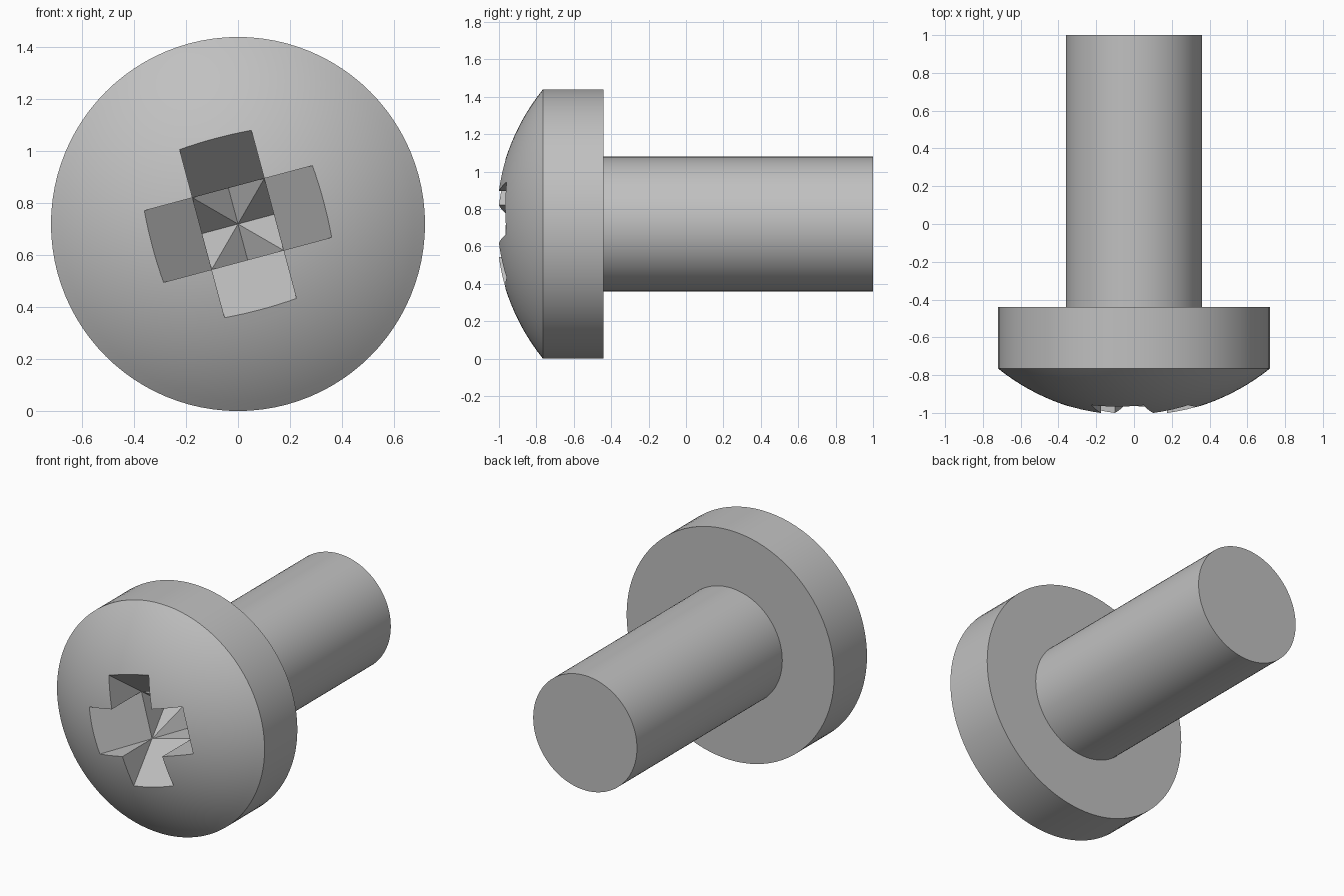
import bpy, bmesh, math
from mathutils import Vector, Matrix

cube = bpy.data.objects.get("Cube")
if cube:
    bpy.data.objects.remove(cube, do_unlink=True)

STEPS = 96
CENTRE_Z = 0.72
HEAD_R, SHAFT_R = 0.72, 0.36
DOME_R, RIM_Y = 1.15, -0.765
BACK_Y, END_Y = -0.44, 1.0
SLOT_HALF, SLOT_SLOPE, SLOT_FLOOR = 0.143, 1.31, -0.52
SLOT_TURN = math.radians(15)

steel = bpy.data.materials.new("steel grey")
steel.use_nodes = True
colour = (0.53, 0.53, 0.53, 1)
steel.diffuse_color = colour
steel.node_tree.nodes["Principled BSDF"].inputs["Base Color"].default_value = colour


def make_object(name, bm):
    bmesh.ops.recalc_face_normals(bm, faces=bm.faces)
    mesh = bpy.data.meshes.new(name)
    bm.to_mesh(mesh)
    bm.free()
    mesh.materials.append(steel)
    obj = bpy.data.objects.new(name, mesh)
    bpy.context.collection.objects.link(obj)
    return obj


def lathe(name, profile):
    """Spin (radius, y) points around the screw axis."""
    bm = bmesh.new()
    verts = [bm.verts.new((r, y, CENTRE_Z)) for r, y in profile]
    edges = [bm.edges.new(pair) for pair in zip(verts, verts[1:])]
    bmesh.ops.spin(bm, geom=verts + edges, cent=(0, 0, CENTRE_Z), axis=(0, 1, 0),
                   angle=math.tau, steps=STEPS, use_duplicate=False)
    bmesh.ops.remove_doubles(bm, verts=bm.verts, dist=1e-5)
    return make_object(name, bm)


def slot_cutter(angle):
    """Wedge-ended blade whose point lies on the screw axis."""
    bm = bmesh.new()
    reach = 0.5
    outer = SLOT_FLOOR - SLOT_SLOPE * reach
    wedge = [(0, SLOT_FLOOR), (reach, outer), (-reach, outer)]
    face = bm.faces.new([bm.verts.new((-SLOT_HALF, y, v)) for v, y in wedge])
    new = bmesh.ops.extrude_face_region(bm, geom=[face])["geom"]
    bmesh.ops.translate(bm, vec=Vector((2 * SLOT_HALF, 0, 0)),
                        verts=[g for g in new if isinstance(g, bmesh.types.BMVert)])
    bm.transform(Matrix.Translation((0, 0, CENTRE_Z)) @ Matrix.Rotation(-angle, 4, 'Y'))
    obj = make_object("slot_cutter", bm)
    obj.hide_render = True
    return obj


# Domed head and shaft in one turned profile
dome_angle = math.asin(HEAD_R / DOME_R)
dome_centre = RIM_Y + DOME_R * math.cos(dome_angle)
rings = 16
profile = [(DOME_R * math.sin(dome_angle * i / rings),
            dome_centre - DOME_R * math.cos(dome_angle * i / rings))
           for i in range(rings + 1)]
profile += [(HEAD_R, BACK_Y), (SHAFT_R, BACK_Y), (SHAFT_R, END_Y), (0, END_Y)]
screw = lathe("screw_body", profile)

# Cross recess from two crossing blades
bpy.context.view_layer.objects.active = screw
screw.select_set(True)
for turn in (SLOT_TURN, SLOT_TURN + math.pi / 2):
    cutter = slot_cutter(turn)
    cut = screw.modifiers.new("slot", 'BOOLEAN')
    cut.operation, cut.solver, cut.object = 'DIFFERENCE', 'EXACT', cutter
    bpy.ops.object.modifier_apply(modifier=cut.name)
    bpy.data.objects.remove(cutter, do_unlink=True)

bpy.ops.object.shade_smooth_by_angle(angle=math.radians(25))
